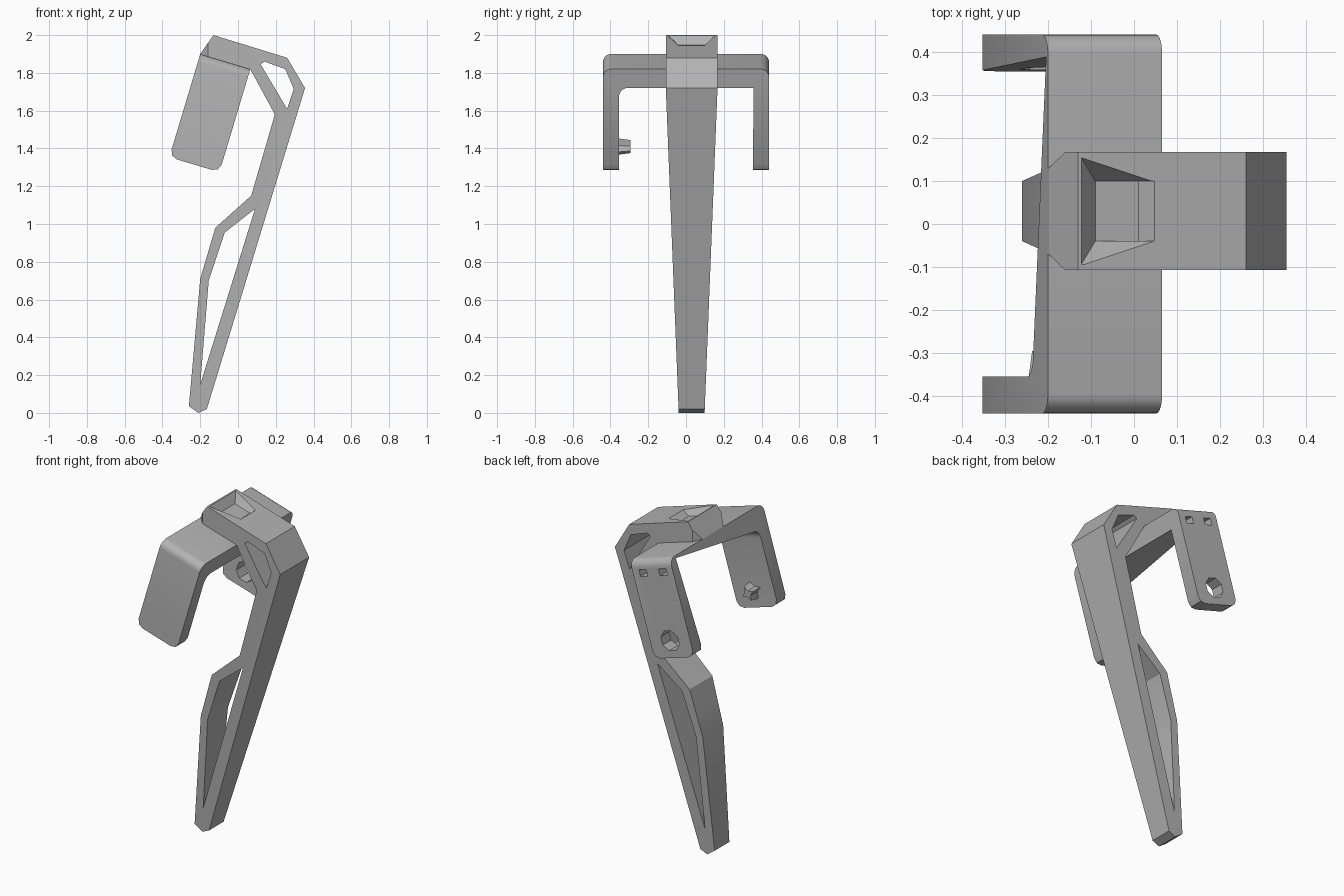
import bpy
import bmesh
import math
from mathutils import Vector

if "Cube" in bpy.data.objects:
    bpy.data.objects.remove(bpy.data.objects["Cube"], do_unlink=True)

grey = bpy.data.materials.new("plain_grey")
grey.use_nodes = True
grey.diffuse_color = (0.45, 0.45, 0.45, 1)
grey.node_tree.nodes["Principled BSDF"].inputs["Base Color"].default_value = (0.45, 0.45, 0.45, 1)


def finish(bm, name):
    bmesh.ops.recalc_face_normals(bm, faces=bm.faces[:])
    mesh = bpy.data.meshes.new(name)
    bm.to_mesh(mesh)
    bm.free()
    mesh.materials.append(grey)
    obj = bpy.data.objects.new(name, mesh)
    bpy.context.collection.objects.link(obj)
    return obj


def loft(ring_a, ring_b):
    """Closed solid between two rings with equal point counts."""
    bm = bmesh.new()
    a = [bm.verts.new(p) for p in ring_a]
    b = [bm.verts.new(p) for p in ring_b]
    bm.faces.new(a)
    bm.faces.new(b[::-1])
    for i in range(len(a)):
        j = (i + 1) % len(a)
        bm.faces.new((a[i], b[i], b[j], a[j]))
    return bm


def prism_y(outline, y0, y1, name):
    return finish(loft([(x, y0, z) for x, z in outline],
                       [(x, y1, z) for x, z in outline]), name)


def cut(obj, cutters):
    """Subtract the cutters, bake the result and remove them."""
    for c in cutters:
        c.hide_render = True
        m = obj.modifiers.new("cut", 'BOOLEAN')
        m.operation = 'DIFFERENCE'
        m.solver = 'EXACT'
        m.object = c
    deps = bpy.context.evaluated_depsgraph_get()
    obj.data = bpy.data.meshes.new_from_object(obj.evaluated_get(deps))
    obj.modifiers.clear()
    for c in cutters:
        bpy.data.objects.remove(c, do_unlink=True)


# Lever: side outline with two openings and a shallow top recess
MID, HALF, BEND = 0.03, 0.137, 1.72
lever = prism_y([(-0.13, 2.0), (0.26, 1.88), (0.355, 1.72), (-0.165, 0.02), (-0.21, 0),
                 (-0.26, 0.035), (-0.2, 0.71), (-0.12, 0.98), (0.07, 1.15), (0.195, 1.58),
                 (0.065, 1.82), (-0.2, 1.9)], -HALF, HALF, "lever")
upper = prism_y([(0.12, 1.845), (0.14, 1.86), (0.25, 1.82), (0.295, 1.715), (0.26, 1.61)],
                -1, 1, "upper_cutter")
lower = prism_y([(0.09, 1.08), (-0.07, 0.955), (-0.155, 0.7), (-0.2, 0.15)],
                -1, 1, "lower_cutter")


def recess_ring(x0, w0, x1, w1, lift):
    return [(x, y, 2.0 - 0.308 * (x + 0.13) + lift)
            for x, y in ((x0, -w0), (x1, -w1), (x1, w1), (x0, w0))]


recess = finish(loft(recess_ring(-0.125, 0.128, 0.05, 0.07, 0.003),
                     recess_ring(-0.09, 0.07, 0.01, 0.07, -0.04)), "recess_cutter")
cut(lever, [upper, lower, recess])

# Taper the lever towards its foot and narrow the tip of its head
bm = bmesh.new()
bm.from_mesh(lever.data)
for point, normal in (((0, 0, BEND), (0, 0, 1)), ((-0.16, 0, 0), (1, 0, 0))):
    bmesh.ops.bisect_plane(bm, geom=bm.verts[:] + bm.edges[:] + bm.faces[:],
                           plane_co=point, plane_no=normal, dist=0.0001)
for v in bm.verts:
    if v.co.z < BEND:
        v.co.y *= 0.5 + 0.5 * v.co.z / BEND
    elif v.co.x < -0.161:
        v.co.y *= 1 - 0.28 * (-0.16 - v.co.x) / 0.04
    v.co.y += MID
bm.to_mesh(lever.data)
bm.free()

# Tilted frame of the bracket: u across, d down
ACROSS = Vector((0.958, 0, -0.287))
DOWN = Vector((-0.287, 0, -0.958))
WIDTH, LENGTH = 0.277, 0.57


def tilt(u, y, d):
    return Vector((-0.2, y, 1.9)) + ACROSS * u + DOWN * d


def arc(y, d, r, start, end, n=5):
    return [(y + r * math.cos(math.radians(start + (end - start) * i / n)),
             d - r * math.sin(math.radians(start + (end - start) * i / n))) for i in range(n + 1)]


def bracket_ring(u, front, back, back_y):
    pts = [(-0.44, LENGTH)] + arc(-0.395, 0.045, 0.045, 180, 90)
    pts += arc(0.395, 0.045, 0.045, 90, 0) + [(0.44, LENGTH), (0.355, LENGTH), (back_y, back)]
    pts += arc(-0.305, front + 0.05, 0.05, 90, 180) + [(-0.355, LENGTH)]
    return [tilt(u, y, d) for y, d in pts]


# Bracket: two plates joined by a wedge-shaped bar
bm = loft(bracket_ring(0, 0.12, 0.015, 0.388), bracket_ring(WIDTH, 0.104, 0.104, 0.357))
corners = []
for e in bm.edges:
    a, b = (v.co for v in e.verts)
    low = all((p - tilt(0, 0, 0)).dot(DOWN) > LENGTH - 0.01 for p in (a, b))
    if low and abs(a.y - b.y) > 0.05:
        corners.append(e)
bmesh.ops.bevel(bm, geom=corners, offset=0.042, segments=2, profile=0.5, affect='EDGES')
bracket = finish(bm, "bracket")


def tilted_prism(shape, y0, y1, name, shrink=1.0):
    """Prism through a plate; shape is (centre u, centre d, offsets)."""
    cu, cd, offs = shape
    return finish(loft([tilt(cu + u, y0, cd + d) for u, d in offs],
                       [tilt(cu + u * shrink, y1, cd + d * shrink) for u, d in offs]), name)


def spokes(radii, turn):
    n = len(radii)
    return [(r * math.cos(turn + 2 * math.pi * i / n), r * math.sin(turn + 2 * math.pi * i / n))
            for i, r in enumerate(radii)]


# Round hole and two small slots in the back plate
hole = tilted_prism((WIDTH / 2, 0.47, spokes([0.062] * 8, math.pi / 8)), 0.3, 0.5, "hole_cutter")
slot = [(-0.025, -0.02), (0.025, -0.02), (0.025, 0.02), (-0.025, 0.02)]
slots = [tilted_prism((u, 0.075, slot), 0.37, 0.5, "slot_cutter") for u in (0.07, 0.205)]
cut(bracket, [hole] + slots)

# Star-shaped pin on the inside of the front plate
pin = tilted_prism((WIDTH / 2, 0.47, spokes([0.052, 0.024] * 4, 0.3)), -0.36, -0.295, "pin", 0.8)

# Smooth the rounded corners only
for obj in (lever, bracket, pin):
    bpy.ops.object.select_all(action='DESELECT')
    obj.select_set(True)
    bpy.context.view_layer.objects.active = obj
    bpy.ops.object.shade_smooth_by_angle(angle=math.radians(25))
